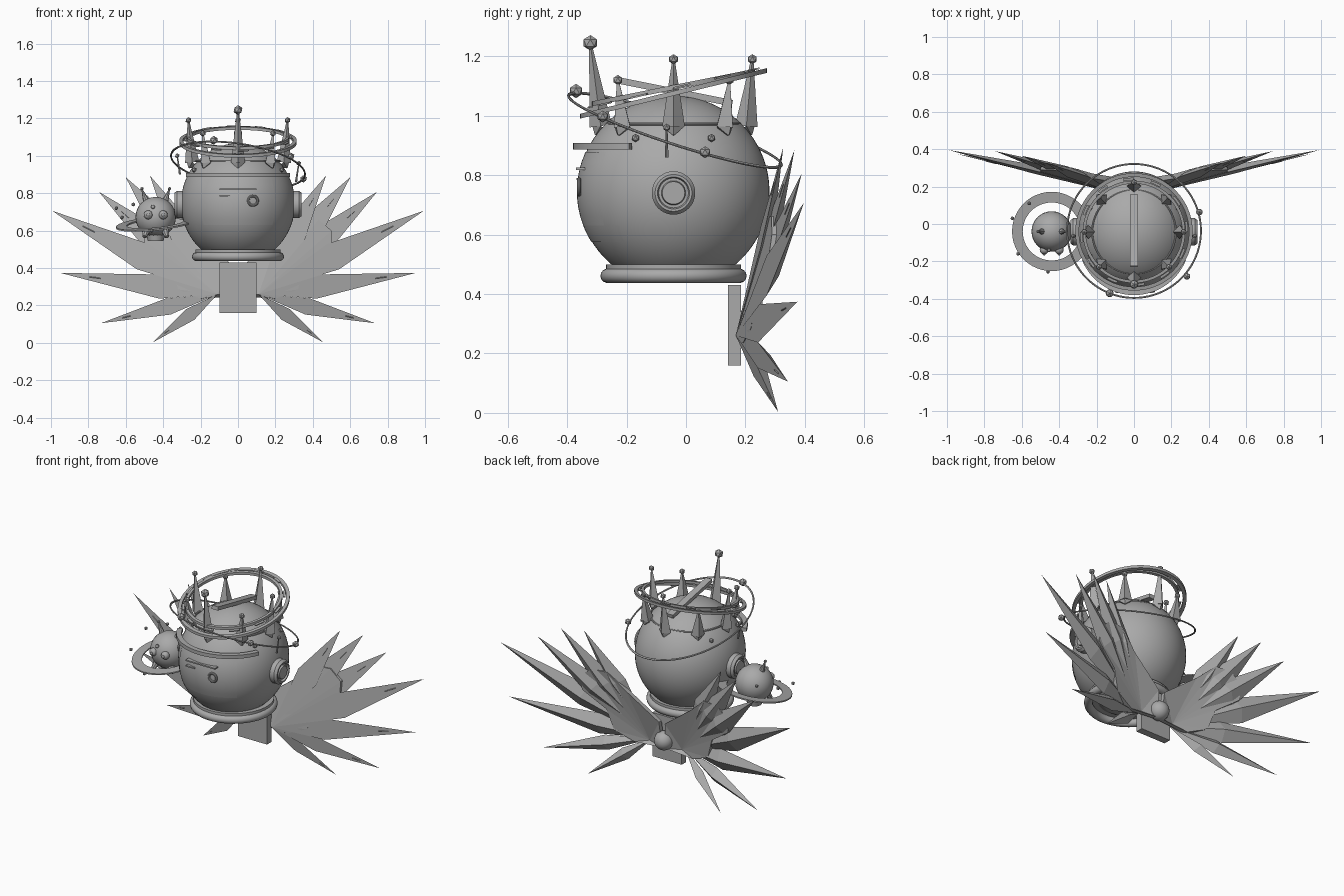
import bpy, bmesh, math
from mathutils import Vector, Matrix

if "Cube" in bpy.data.objects:
    bpy.data.objects.remove(bpy.data.objects["Cube"])

mat = bpy.data.materials.new("mid grey")
mat.diffuse_color = (0.4, 0.4, 0.4, 1)
mat.use_nodes = True
mat.node_tree.nodes["Principled BSDF"].inputs["Base Color"].default_value = mat.diffuse_color
C = Vector((0, -0.042, 0.745))           # head centre
RAD = Vector((0.305, 0.323, 0.322))      # head radii


def finish(name, bm, smooth=True, M=None):
    if M is not None:
        bm.transform(M)
    bmesh.ops.recalc_face_normals(bm, faces=bm.faces)
    me = bpy.data.meshes.new(name)
    bm.to_mesh(me)
    bm.free()
    me.materials.append(mat)
    ob = bpy.data.objects.new(name, me)
    bpy.context.collection.objects.link(ob)
    if smooth:
        bpy.context.view_layer.objects.active = ob
        ob.select_set(True)
        bpy.ops.object.shade_smooth_by_angle(angle=math.radians(35))
        ob.select_set(False)
    return ob


def ball(name, p, r, scale=(1, 1, 1), seg=24, cut=None):
    """Sphere or ellipsoid, with everything below local height cut removed."""
    bm = bmesh.new()
    bmesh.ops.create_uvsphere(bm, u_segments=seg, v_segments=seg // 2, radius=r)
    if cut is not None:
        bmesh.ops.bisect_plane(bm, geom=bm.verts[:] + bm.edges[:] + bm.faces[:], plane_co=(0, 0, cut),
                               plane_no=(0, 0, -1), clear_outer=True)
        bmesh.ops.holes_fill(bm, edges=[e for e in bm.edges if e.is_boundary])
    return finish(name, bm, True, Matrix.Translation(p) @ Matrix.Diagonal((*scale, 1)))


def gem(name, p, r):
    bm = bmesh.new()
    bmesh.ops.create_icosphere(bm, subdivisions=1, radius=r)
    return finish(name, bm, False, Matrix.Translation(p))


def box(name, p, size, M=Matrix()):
    bm = bmesh.new()
    bmesh.ops.create_cube(bm, size=1)
    return finish(name, bm, False, Matrix.Translation(p) @ M @ Matrix.Diagonal((*size, 1)))


def cone(name, a, b, r1, r2, seg=8, smooth=True):
    a, b = Vector(a), Vector(b)
    bm = bmesh.new()
    bmesh.ops.create_cone(bm, cap_ends=True, segments=seg, radius1=r1, radius2=r2, depth=(b - a).length)
    rot = (b - a).to_track_quat('Z', 'Y').to_matrix().to_4x4()
    return finish(name, bm, smooth, Matrix.Translation((a + b) / 2) @ rot)


def lathe(name, profile, M, seg=64, start=0.0, sweep=math.tau):
    """Sweep a closed (radius, height) profile around z."""
    bm = bmesh.new()
    full = sweep > 6.28
    n = seg if full else seg + 1
    rings = []
    for i in range(n):
        t = start + sweep * i / seg
        rings.append([bm.verts.new((r * math.cos(t), r * math.sin(t), h)) for r, h in profile])
    k = len(profile)
    for i in range(seg):
        A, B = rings[i], rings[(i + 1) % n]
        for j in range(k):
            bm.faces.new((A[j], A[(j + 1) % k], B[(j + 1) % k], B[j]))
    if not full:
        bm.faces.new(rings[0])
        bm.faces.new(rings[-1])
    return finish(name, bm, True, M)


def tube(r, m, n=10):
    return [(r + m * math.cos(math.tau * i / n), m * math.sin(math.tau * i / n)) for i in range(n)]


def rect(r0, r1, h0, h1):
    return [(r0, h0), (r1, h0), (r1, h1), (r0, h1)]


def at(x, y, z, sx=0, sy=0):
    """Placement sheared so that z rises by sx along x and sy along y."""
    M = Matrix.Translation((x, y, z))
    M[2][0], M[2][1] = sx, sy
    return M


# Head, cut flat at the neck
ball("head", C, 1, RAD, 64, (0.455 - C.z) / RAD.z)

# Face plate following the head surface, wider at the chin
bm = bmesh.new()
for z0, z1, half in ((0.63, 0.877, 40), (0.575, 0.63, 53)):
    rows = []
    for i in range(9):
        z = z0 + (z1 - z0) * i / 8
        k = math.sqrt(1 - ((z - C.z) / RAD.z) ** 2) * 1.007
        ts = [math.radians(half) * (j / 12 - 1) for j in range(25)]
        rows.append([bm.verts.new((RAD.x * k * math.sin(t), C.y - RAD.y * k * math.cos(t), z)) for t in ts])
    for A, B in zip(rows, rows[1:]):
        for j in range(24):
            bm.faces.new((A[j], A[j + 1], B[j + 1], B[j]))
finish("face_plate", bm)

# Face details: brow, slits, round lens, side studs
lathe("brow_band", rect(0.27, 0.3, -0.011, 0.011), at(0, -0.08, 0.897), 40, math.radians(202), math.radians(136))
box("long_slit", (0, -0.355, 0.822), (0.2, 0.03, 0.008))
box("short_slit", (-0.07, -0.358, 0.787), (0.06, 0.02, 0.008))
lathe("lens_rim", tube(0.025, 0.007), at(0.08, -0.36, 0.76) @ Matrix.Rotation(math.pi / 2, 4, 'X'), 32)
for s in (-1, 1):
    for y in (-0.17, 0.086):
        gem("head_stud", (s * 0.235, y, 0.925), 0.014)

# Neck rings and cap band
lathe("neck_base", tube(0.222, 0.024, 14), at(0, C.y, 0.461))
lathe("neck_collar", rect(0.17, 0.227, 0.475, 0.5), at(0, C.y, 0))
lathe("cap_band", tube(0.224, 0.005), at(0, C.y, 0.972))

# Ears and side pins
for s in (-1, 1):
    M = at(s * 0.285, C.y, 0.74) @ Matrix.Rotation(s * math.pi / 2, 4, 'Y')
    lathe("ear_ring", [(0.001, 0), (0.073, 0), (0.073, 0.04), (0.062, 0.055), (0.054, 0.055),
                       (0.05, 0.042), (0.041, 0.042), (0.038, 0.055), (0.001, 0.055)], M, 40)
    zt = 0.96 if s > 0 else 1.0
    cone("side_pin", (s * 0.31, -0.065, zt - 0.1), (s * 0.325, -0.065, zt), 0.006, 0.003)
    gem("side_pin_tip", (s * 0.325, -0.065, zt), 0.013)

# Crown of eight kite-shaped spikes with gem tips
for i in range(8):
    t = math.tau * i / 8 - math.pi / 2
    d = Vector((math.cos(t), math.sin(t), 0))
    ztop = 1.245 if i == 0 else (1.12 if i % 2 else 1.19)
    base = Vector((0, C.y, 0.965)) + d * 0.245
    tip = Vector((0, C.y, ztop)) + d * (0.28 if i == 0 else 0.265)
    foot = Vector((0, C.y, 0.935)) + d * 0.262
    cone("crown_spike", base, tip, 0.038, 0.004, 4, False)
    cone("crown_spike_foot", base, foot, 0.038, 0.004, 4, False)
    gem("crown_gem", tip, 0.026 if i == 0 else 0.017)

# Tilted halo: two rings with dash plates, and a bar over the head
lathe("halo_outer", rect(0.294, 0.314, -0.008, 0.008), at(0, C.y, 1.075, 0, 0.245))
lathe("halo_inner", rect(0.258, 0.274, -0.008, 0.008), at(0, C.y, 1.095, 0, 0.2))
for i in range(12):
    lathe("halo_dash", rect(0.276, 0.29, 0, 0.006), at(0, C.y, 1.09, 0, 0.23), 5, i * math.tau / 12, 0.2)
box("head_bar", (0, -0.035, 1.08), (0.042, 0.39, 0.022), Matrix.Rotation(math.atan(-0.2), 4, 'X'))

# Thin orbit ring with gems
lathe("orbit_ring", tube(0.358, 0.005, 8), at(0, -0.037, 0.951, -0.137, -0.322), 80)
for p, r in (((0.35, 0.064, 0.877), 0.02), ((-0.13, -0.37, 1.083), 0.024), ((0.283, -0.28, 0.997), 0.02)):
    gem("orbit_gem", p, r)

# Back mount
box("mount_block", (0, 0.163, 0.295), (0.2, 0.044, 0.27))
ball("mount_ball", (0, 0.215, 0.295), 0.056)

# Wings: kite feathers, flat in front with a ridge behind (tip x, y, z, half width, widest point)
FEATHERS = ((0.47, 0.327, 0.893, 0.07, 0.52), (0.60, 0.365, 0.885, 0.08, 0.5),
            (0.743, 0.39, 0.807, 0.075, 0.5), (0.993, 0.396, 0.706, 0.075, 0.45),
            (0.95, 0.375, 0.374, 0.065, 0.36), (0.733, 0.343, 0.105, 0.045, 0.42),
            (0.455, 0.31, 0.003, 0.036, 0.42))
# Outline of the solid web joining the feathers
WEB = ((0.012, 0.25), (0.02, 0.41), (0.22, 0.56), (0.33, 0.66), (0.43, 0.66), (0.50, 0.60),
       (0.50, 0.51), (0.36, 0.41), (0.32, 0.285), (0.20, 0.235))
for s in (-1, 1):
    root = Vector((s * 0.11, 0.168, 0.26))
    for x, y, z, w, f in FEATHERS:
        tip = Vector((s * x, y, z))
        d = tip - root
        side = Vector((d.z, 0, -d.x)).normalized() * w
        back = Vector((0, 0.042, 0))
        mid = root + d * f
        bm = bmesh.new()
        a, b, c, e, g = [bm.verts.new(p) for p in (root, mid + side, tip, mid - side, mid + back)]
        bm.faces.new((a, b, c, e))
        for p, q in ((a, b), (b, c), (c, e), (e, a)):
            bm.faces.new((p, q, g))
        finish("wing_feather", bm, False)
        # Small slit near each tip
        p = root + d * 0.78
        cone("feather_slit", p - d * 0.035, p + d * 0.035, 0.0025, 0.0025, 4, False)
    bm = bmesh.new()
    layers = []
    for off in (0.002, 0.028):
        hub = bm.verts.new(root + Vector((0, off, 0)))
        rim = []
        for x, z in WEB:
            r = math.hypot(x - 0.11, z - 0.26)
            rim.append(bm.verts.new((s * x, max(0.187, 0.168 + 0.23 * r) + off, z)))
        for j in range(len(rim)):
            bm.faces.new((hub, rim[j], rim[(j + 1) % len(rim)]))
        layers.append(rim)
    A, B = layers
    for j in range(len(A)):
        k = (j + 1) % len(A)
        bm.faces.new((A[j], A[k], B[k], B[j]))
    finish("wing_web", bm, False)

# Ringed planet companion
P = Vector((-0.44, -0.04, 0.672))
ball("planet", P, 0.108, seg=32)
lathe("planet_ring", rect(0.155, 0.212, -0.004, 0.004), at(P.x, P.y, 0.638, 0.1, 0.16), 48)
for s in (-1, 1):
    ball("planet_eye", P + Vector((s * 0.04, -0.098, 0.012)), 0.024, seg=16)
    ball("planet_pupil", P + Vector((s * 0.04, -0.12, 0.012)), 0.009, seg=10)
    cone("planet_antenna", P + Vector((s * 0.05, 0, 0.085)), P + Vector((s * 0.074, 0, 0.15)), 0.018, 0.003, 8)
    gem("planet_antenna_tip", P + Vector((s * 0.074, 0, 0.152)), 0.01)
    cone("planet_foot", P + Vector((s * 0.05, -0.05, -0.07)), P + Vector((s * 0.06, -0.075, -0.105)), 0.022, 0.012, 8)
cone("planet_base", P - Vector((0, 0, 0.09)), P - Vector((0, 0, 0.128)), 0.05, 0.042, 12)
ball("planet_nose", P + Vector((-0.015, -0.1, 0.055)), 0.011, seg=10)
for p in ((-0.65, 0.03, 0.72), (-0.62, -0.16, 0.67), (-0.46, -0.255, 0.6), (-0.56, 0.11, 0.74)):
    gem("tiny_moon", p, 0.011)
